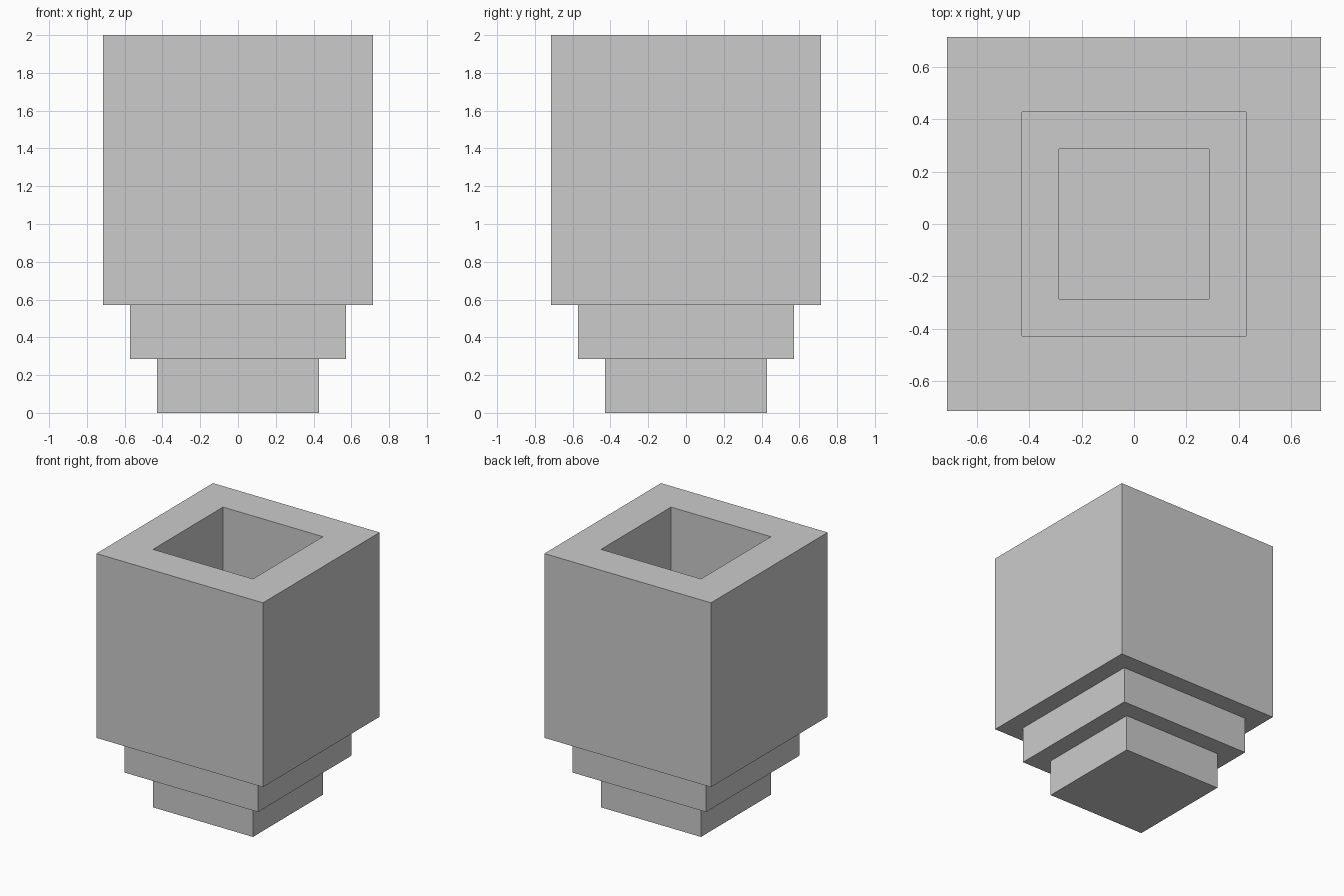
import bpy
import bmesh

if "Cube" in bpy.data.objects:
    bpy.data.objects.remove(bpy.data.objects["Cube"])

U = 2.0 / 7.0  # one step of the design; the whole piece is 7 steps tall

# Square-section profile (half width, height) in steps: up the outside, down the inside
profile = [
    (1.5, 0), (1.5, 1),   # foot
    (2.0, 1), (2.0, 2),   # collar
    (2.5, 2), (2.5, 7),   # outer wall
    (1.5, 7), (1.5, 2),   # rim and inner wall
    (1.0, 2), (1.0, 1),   # inner ledge and sunken well
]

bm = bmesh.new()
corners = [(-1, -1), (1, -1), (1, 1), (-1, 1)]
rings = [[bm.verts.new((sx * h * U, sy * h * U, z * U)) for sx, sy in corners]
         for h, z in profile]

# Walls and steps between neighbouring rings
for low, high in zip(rings, rings[1:]):
    for i in range(4):
        j = (i + 1) % 4
        bm.faces.new((low[i], low[j], high[j], high[i]))

# Closed underside and floor of the well
bm.faces.new(rings[0][::-1])
bm.faces.new(rings[-1])
bmesh.ops.recalc_face_normals(bm, faces=bm.faces[:])

mesh = bpy.data.meshes.new("stepped_square_pot")
bm.to_mesh(mesh)
bm.free()
pot = bpy.data.objects.new("stepped_square_pot", mesh)
bpy.context.collection.objects.link(pot)
